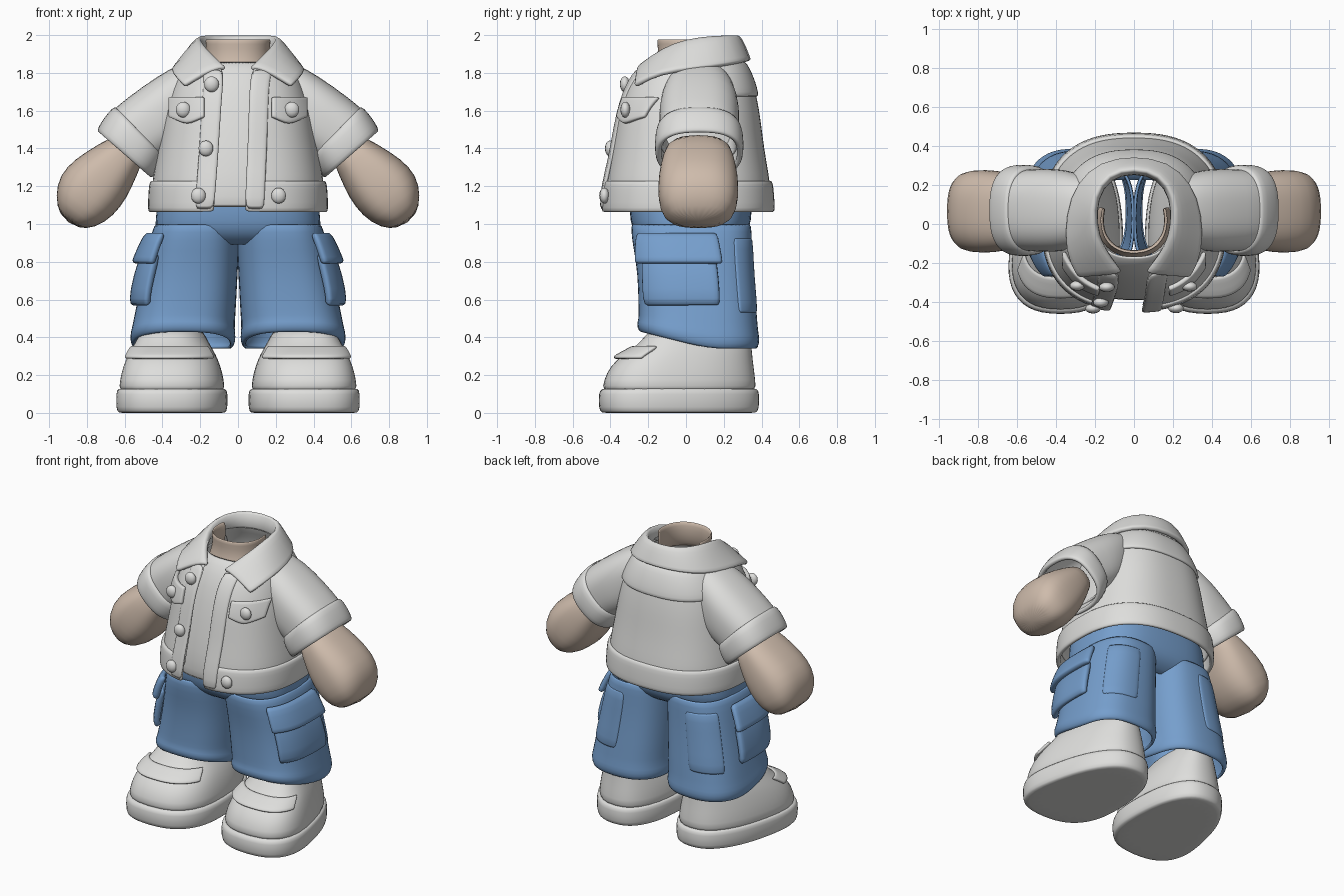
import bpy, bmesh, math
from mathutils import Vector as V, Matrix

if "Cube" in bpy.data.objects:
    bpy.data.objects.remove(bpy.data.objects["Cube"])

def material(name, rgb):
    m = bpy.data.materials.new(name)
    m.diffuse_color = (*rgb, 1)
    m.use_nodes = True
    m.node_tree.nodes["Principled BSDF"].inputs["Base Color"].default_value = m.diffuse_color
    return m

CLOTH = material("light grey cloth", (0.73, 0.73, 0.715))
SKIN = material("tan skin", (0.62, 0.50, 0.41))
DENIM = material("blue denim", (0.18, 0.345, 0.61))

def finish(bm, name, mat, thick=0, sub=1, mirror=False):
    me = bpy.data.meshes.new(name)
    bm.to_mesh(me)
    bm.free()
    ob = bpy.data.objects.new(name, me)
    bpy.context.collection.objects.link(ob)
    me.materials.append(mat)
    for p in me.polygons:
        p.use_smooth = True
    if thick:
        s = ob.modifiers.new("thickness", 'SOLIDIFY')
        s.thickness, s.offset = thick, 0
    if sub:
        s = ob.modifiers.new("rounding", 'SUBSURF')
        s.levels = s.render_levels = sub
    if mirror:
        ob.modifiers.new("mirror", 'MIRROR').use_mirror_merge = False
    return ob

def loft(name, rings, mat, closed=True, cap=False, **kw):
    """Skin a list of point rows; closed rows become tubes."""
    bm = bmesh.new()
    rows = [[bm.verts.new(p) for p in r] for r in rings]
    n = len(rows[0])
    for a, b in zip(rows, rows[1:]):
        for i in range(n if closed else n - 1):
            j = (i + 1) % n
            bm.faces.new((a[i], a[j], b[j], b[i]))
    if cap:
        bm.faces.new(rows[0][::-1])
        bm.faces.new(rows[-1])
        bmesh.ops.recalc_face_normals(bm, faces=bm.faces)
    return finish(bm, name, mat, **kw)

def power(t, n):
    return math.copysign(abs(t) ** (2 / n), t)

def ring(c, u, v, n=2.5, a0=0, a1=360, k=28):
    """Superellipse row about c with half axes u and v."""
    count = k if a1 - a0 == 360 else k + 1
    angles = [math.radians(a0 + (a1 - a0) * i / k) for i in range(count)]
    return [V(c) + V(u) * power(math.cos(a), n) + V(v) * power(math.sin(a), n) for a in angles]

def flat(z, cx, rx, cy, ry, **kw):
    return ring((cx, cy, z), (rx, 0, 0), (0, ry, 0), **kw)

def interp(table, z):
    for a, b in zip(table, table[1:]):
        if z <= b[0]:
            break
    t = max(0, min(1, (z - a[0]) / (b[0] - a[0])))
    return [p + (q - p) * t for p, q in zip(a[1:], b[1:])]

# ---------- shoes ----------
def shoe_ring(z, y0, y1, w, **kw):
    pts = ring((0, 0, z), (1, 0, 0), (0, 1, 0), **kw)
    return [V((.338 + p.x * w * (1 - .2 * p.y) - .04 * p.y,
               (y0 + y1) / 2 + p.y * (y1 - y0) / 2, z)) for p in pts]

loft("shoe_soles", [shoe_ring(*r) for r in (
    (0, -.42, .34, .25), (0, -.45, .375, .272), (.02, -.465, .39, .284), (.11, -.465, .39, .284),
    (.13, -.45, .38, .274), (.13, -.40, .34, .24))], CLOTH, cap=True, mirror=True)
loft("shoe_uppers", [shoe_ring(*r) for r in (
    (.09, -.445, .37, .267), (.14, -.444, .372, .268), (.21, -.425, .365, .258), (.28, -.375, .355, .235),
    (.335, -.29, .35, .207), (.38, -.24, .345, .18), (.43, -.20, .335, .155), (.44, -.17, .30, .13))],
    CLOTH, cap=True, mirror=True)
loft("shoe_straps", [shoe_ring(*r, a0=212, a1=328) for r in (
    (.288, -.378, .36, .237), (.30, -.37, .36, .234), (.335, -.30, .358, .214), (.352, -.272, .35, .203))],
    CLOTH, closed=False, thick=.02, mirror=True)

# ---------- trousers ----------
LEG = [(.33, .292, .265, .065, .31), (.42, .292, .27, .065, .315), (.52, .28, .258, .062, .305),
       (.75, .25, .24, .05, .295), (.95, .226, .225, .027, .312), (1.02, .215, .212, .027, .31)]

def leg_ring(z, off=0, lift=0, **kw):
    cx, rx, cy, ry = interp(LEG, z)
    pts = flat(z, cx, rx + off, cy, ry + off, n=2.7, **kw)
    for p in pts:
        p.z += lift * max(0, .12 - p.y)      # the hem rises over the instep
    return pts

loft("trouser_legs", [leg_ring(z, o, t) for z, o, t in (
    (.345, -.015, .25), (.35, .0, .25), (.39, .004, .22), (.43, -.006, .17), (.52, 0, .05), (.66, 0, 0), (.8, 0, 0),
    (.92, 0, 0), (1.0, 0, 0))], DENIM, thick=.02, mirror=True)
loft("trouser_seat", [flat(z, 0, rx, .025, ry, n=2.9) for z, rx, ry in (
    (.89, .36, .20), (.93, .42, .27), (.98, .432, .305), (1.06, .425, .316), (1.18, .41, .315))], DENIM, thick=.02)
# cargo pockets, their flaps and the rear pockets follow the leg surface
for name, a0, a1, rows, th in (
        ("cargo_pockets", -51, 15, ((.575, .015), (.595, .037), (.72, .037), (.85, .02)), .045),
        ("cargo_flaps", -54, 18, ((.79, .062), (.81, .06), (.90, .04), (.955, .018)), .04),
        ("rear_pockets", 38, 90, ((.52, .004), (.65, .004), (.8, .004), (.935, .004)), .022)):
    loft(name, [leg_ring(z, o, a0=a0, a1=a1, k=12) for z, o in rows], DENIM,
         closed=False, thick=th, mirror=True)

# ---------- shirt and neck ----------
loft("shirt_front", [flat(z, 0, rx, cy, ry, a0=168, a1=372) for z, rx, cy, ry in (
    (1.085, .36, 0, .385), (1.2, .35, 0, .385), (1.35, .33, 0, .36), (1.6, .29, 0, .305), (1.78, .24, 0, .24),
    (1.86, .19, .02, .185))], CLOTH, closed=False, thick=.015)
loft("neck", [flat(z, 0, r, .02, r, n=2.2, a0=160, a1=380) for z, r in (
    (1.80, .19), (1.86, .165), (1.93, .16), (1.98, .168))], SKIN, closed=False, thick=.015)

# ---------- jacket ----------
# height, half width, centre y, half depth, left and right opening edges
BODY = [(1.07, .452, .01, .435, -.125, .035), (1.22, .445, .01, .425, -.115, .04),
        (1.4, .415, .01, .395, -.10, .05), (1.6, .38, .012, .367, -.09, .055),
        (1.72, .345, .02, .335, -.08, .06), (1.80, .30, .03, .30, -.07, .065),
        (1.87, .25, .04, .25, -.11, .11), (1.93, .20, .06, .22, -.17, .17)]
N = 2.5

def body_ring(z, off=0):
    rx, cy, ry, gl, gr = interp(BODY, z)
    rx, ry = rx + off, ry + off
    d = [math.degrees(math.asin(min(1, (abs(g) / rx) ** (N / 2)))) for g in (gr, gl)]
    return flat(z, 0, rx, cy, ry, n=N, a0=-90 + d[0], a1=270 - d[1], k=40)

def front(x, z, off=0):
    rx, cy, ry = interp(BODY, z)[:3]
    return cy - (ry + off) * max(0, 1 - (abs(x) / (rx + off)) ** N) ** (1 / N)

loft("jacket_body", [body_ring(z) for z in (1.15, 1.22, 1.3, 1.4, 1.5, 1.6, 1.72, 1.8, 1.87, 1.93)],
     CLOTH, closed=False, thick=.02)
loft("jacket_hem", [body_ring(z, o) for z, o in ((1.065, .008), (1.08, .014), (1.15, .014), (1.21, .013), (1.228, .006))],
     CLOTH, closed=False, thick=.028)
rows = []
for z, o in ((1.675, .008), (1.69, .012), (1.75, .012), (1.82, .01), (1.86, .005)):
    rx, cy, ry = interp(BODY, z)[:3]
    rows.append(flat(z, 0, rx + o, cy, ry + o, a0=5, a1=175))
loft("back_yoke", rows, CLOTH, closed=False, thick=.022)

# button strips on both opening edges
for side, col in (("left", 3), ("right", 4)):
    s = -1 if col == 3 else 1
    rows = []
    for z in (1.075, 1.2, 1.35, 1.5, 1.65, 1.75, 1.82):
        g = interp(BODY, z)[col]
        extra = .026 if z < 1.22 else .01
        rows.append([V((g + s * w, front(g + s * w, z) - extra, z)) for w in (0, .04, .08, .105)])
    loft(side + "_button_strip", rows, CLOTH, closed=False, thick=.02)

# chest pocket flaps, wrapped on the jacket surface
for side, s in (("left", -1), ("right", 1)):
    rows = []
    for t in (0, .1, .5, .9, 1):
        rows.append([])
        for u in (-1, -.9, -.5, 0, .5, .9, 1):
            x = s * (.27 + .092 * u)
            z = 1.67 - t * (.105 + .04 * (1 - abs(u)))
            rows[-1].append(V((x, front(x, z, .02), z)))
    loft(side + "_chest_flap", rows, CLOTH, closed=False, thick=.028)

# buttons
for i, (x, z, off) in enumerate(((-.14, 1.74, .025), (-.17, 1.40, .025), (-.21, 1.15, .03), (.215, 1.15, .03),
                                 (-.29, 1.605, .04), (.285, 1.605, .04))):
    bm = bmesh.new()
    bmesh.ops.create_uvsphere(bm, u_segments=14, v_segments=8, radius=.04, matrix=Matrix.Translation(
        (x, front(x, z, .01) - off, z)) @ Matrix.Diagonal((1, .65, 1.05, 1)))
    finish(bm, f"button_{i + 1}", CLOTH, sub=0)

# folded collar: stand, fold, middle and outer edge
FOLD = [(0, .28, 1.992), (.13, .25, 1.992), (.20, .14, 1.992), (.205, 0, 1.975), (.175, -.12, 1.925),
        (.085, -.24, 1.835), (.075, -.25, 1.825)]
EDGE = [(0, .34, 1.865), (.17, .315, 1.86), (.29, .21, 1.84), (.345, .05, 1.82), (.35, -.14, 1.80),
        (.295, -.255, 1.74), (.28, -.268, 1.73)]

def both(half):
    return [V((-x, y, z)) for x, y, z in half[:0:-1]] + [V(p) for p in half]

fold, edge = both(FOLD), both(EDGE)
stand = [V((p.x * .96, p.y * .95, p.z - .11 * min(1, (p.y + .3) * 2))) for p in fold]
middle = [(a + b) / 2 + V((0, 0, .015)) for a, b in zip(fold, edge)]
near = [a * .88 + b * .12 + V((0, 0, .01)) for a, b in zip(fold, edge)]
late = [a * .06 + b * .94 for a, b in zip(fold, edge)]
loft("collar", [stand, fold, near, middle, late, edge], CLOTH, closed=False, thick=.03)

# ---------- arms: rows given by upper and lower outline points ----------
def arm_ring(tx, tz, bx, bz, ry, cy=.07):
    return ring(((tx + bx) / 2, cy, (tz + bz) / 2), ((bx - tx) / 2, 0, (bz - tz) / 2), (0, ry, 0), n=2.6)

loft("sleeves", [arm_ring(*r) for r in (
    (.22, 1.87, .28, 1.42, .17), (.36, 1.815, .35, 1.39, .20), (.50, 1.72, .375, 1.37, .205),
    (.66, 1.60, .41, 1.35, .20), (.69, 1.55, .44, 1.32, .20))], CLOTH, thick=.02, mirror=True)
loft("sleeve_cuffs", [arm_ring(*r) for r in (
    (.64, 1.605, .41, 1.36, .20), (.658, 1.607, .40, 1.348, .218), (.70, 1.55, .425, 1.30, .222),
    (.728, 1.505, .452, 1.262, .22), (.733, 1.485, .47, 1.256, .21))], CLOTH, thick=.03, mirror=True)
loft("hands", [arm_ring(*r, cy=.065) for r in (
    (.60, 1.50, .48, 1.38, .155), (.735, 1.425, .535, 1.26, .192), (.865, 1.345, .585, 1.14, .212),
    (.945, 1.26, .66, 1.04, .215), (.968, 1.15, .755, .978, .195), (.945, 1.04, .85, .975, .12))],
    SKIN, cap=True, mirror=True)
